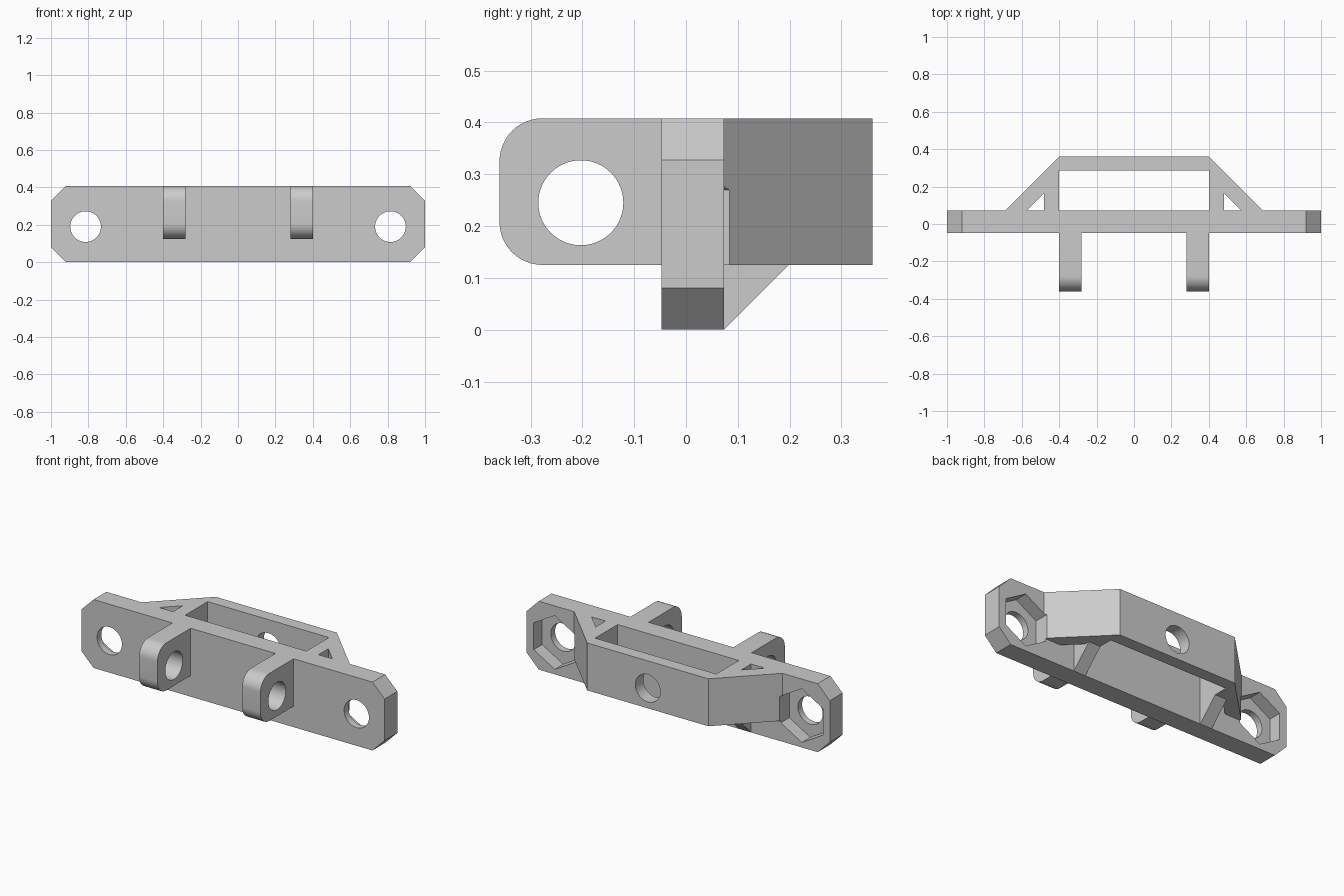
import bpy
from math import pi, sin, cos, radians
from mathutils import Vector

cube = bpy.data.objects.get("Cube")
if cube:
    bpy.data.objects.remove(cube, do_unlink=True)

grey = bpy.data.materials.new("matte_grey")
grey.use_nodes = True
colour = (0.6, 0.6, 0.6, 1)
grey.diffuse_color = colour
grey.node_tree.nodes["Principled BSDF"].inputs["Base Color"].default_value = colour

# Maps a profile point plus depth to (x, y, z) for each extrusion axis
PLACE = {
    "x": lambda a, b, d: (d, a, b),
    "y": lambda a, b, d: (a, d, b),
    "z": lambda a, b, d: (a, b, d),
}


def prism(name, profile, axis, start, end):
    """Extrude a flat profile along an axis."""
    n = len(profile)
    verts = [PLACE[axis](a, b, d) for d in (start, end) for a, b in profile]
    faces = [tuple(range(n))[::-1], tuple(range(n, 2 * n))]
    faces += [(i, (i + 1) % n, n + (i + 1) % n, n + i) for i in range(n)]
    if axis == "y":
        faces = [f[::-1] for f in faces]
    mesh = bpy.data.meshes.new(name)
    mesh.from_pydata(verts, [], faces)
    mesh.materials.append(grey)
    obj = bpy.data.objects.new(name, mesh)
    bpy.context.collection.objects.link(obj)
    return obj


def ring(a, b, radius, sides=64, turn=0.0):
    return [(a + radius * cos(turn + 2 * pi * i / sides),
             b + radius * sin(turn + 2 * pi * i / sides)) for i in range(sides)]


def select_only(obj):
    bpy.ops.object.select_all(action="DESELECT")
    obj.select_set(True)
    bpy.context.view_layer.objects.active = obj


def cut(obj, cutters):
    select_only(obj)
    for cutter in cutters:
        mod = obj.modifiers.new("cut", "BOOLEAN")
        mod.operation, mod.solver, mod.object = "DIFFERENCE", "EXACT", cutter
        bpy.ops.object.modifier_apply(modifier=mod.name)


def finish(obj):
    select_only(obj)
    bpy.ops.object.shade_smooth_by_angle(angle=radians(30))


def mirrored(points):
    """Complete a right-hand outline with its reflection."""
    return points + [(-a, b) for a, b in reversed(points)]


FRONT, BACK, REAR = -0.047, 0.073, 0.36
LOW, TOP = 0.125, 0.408
BOLT_X, BOLT_Z, EYE_Z, HOLE = 0.815, 0.19, 0.245, 0.082
CHAMFER = 0.08

# Main plate with chamfered corners
plate = prism("mounting_plate", mirrored([
    (1 - CHAMFER, 0), (1, CHAMFER), (1, TOP - CHAMFER), (1 - CHAMFER, TOP)]),
    "y", FRONT, BACK)

# Rear frame with its window and triangular lightening holes
frame = prism("rear_frame", mirrored([(0.4 + REAR - BACK, BACK), (0.4, REAR)]),
              "z", LOW, TOP)
window = prism("window_cutter", mirrored([(0.4, 0), (0.4, 0.285)]), "z", 0, 1)
eye = prism("frame_eye_cutter", ring(0, EYE_Z, HOLE), "y", 0.2, 0.5)
cutters = [window, eye]
bolt_cutters, nut_cutters = [], []
for s in (1, -1):
    triangle = [(s * 0.48, 0.0), (s * 0.645, 0.0), (s * 0.48, 0.165)][::s]
    cutters.append(prism("triangle_cutter", triangle, "z", 0, 1))
    bolt_cutters.append(prism("bolt_cutter", ring(s * BOLT_X, BOLT_Z, HOLE), "y", -0.2, 0.2))
    # Hexagonal nut pocket opening to the rear
    nut_cutters.append(prism("nut_cutter", ring(s * BOLT_X, BOLT_Z, 0.16, 6, pi / 6),
                             "y", -0.007, 0.3))
cut(plate, bolt_cutters + nut_cutters)
cut(frame, cutters + nut_cutters)
finish(plate)
finish(frame)

# Front lugs with rounded ends and eyes, and gussets below the frame struts
corner = 0.083
nose = -REAR + corner
arc = [i * pi / 24 for i in range(13)]
lug_profile = [(FRONT, LOW), (FRONT, TOP)]
lug_profile += [(nose - corner * sin(t), TOP - corner + corner * cos(t)) for t in arc]
lug_profile += [(nose - corner * cos(t), LOW + corner - corner * sin(t)) for t in arc]
lug_profile.reverse()
lug_eye = prism("lug_eye_cutter", ring(-0.203, EYE_Z, HOLE), "x", -1, 1)
for side, s in (("left", 1), ("right", -1)):
    x0, x1 = sorted((s * 0.28, s * 0.4))
    lug = prism(side + "_lug", lug_profile, "x", x0, x1)
    cut(lug, [lug_eye])
    finish(lug)
    x0, x1 = sorted((s * 0.4, s * 0.48))
    prism(side + "_gusset", [(BACK, 0), (BACK + LOW, LOW), (BACK, LOW)], "x", x0, x1)

for cutter in cutters + bolt_cutters + nut_cutters + [lug_eye]:
    bpy.data.objects.remove(cutter, do_unlink=True)
